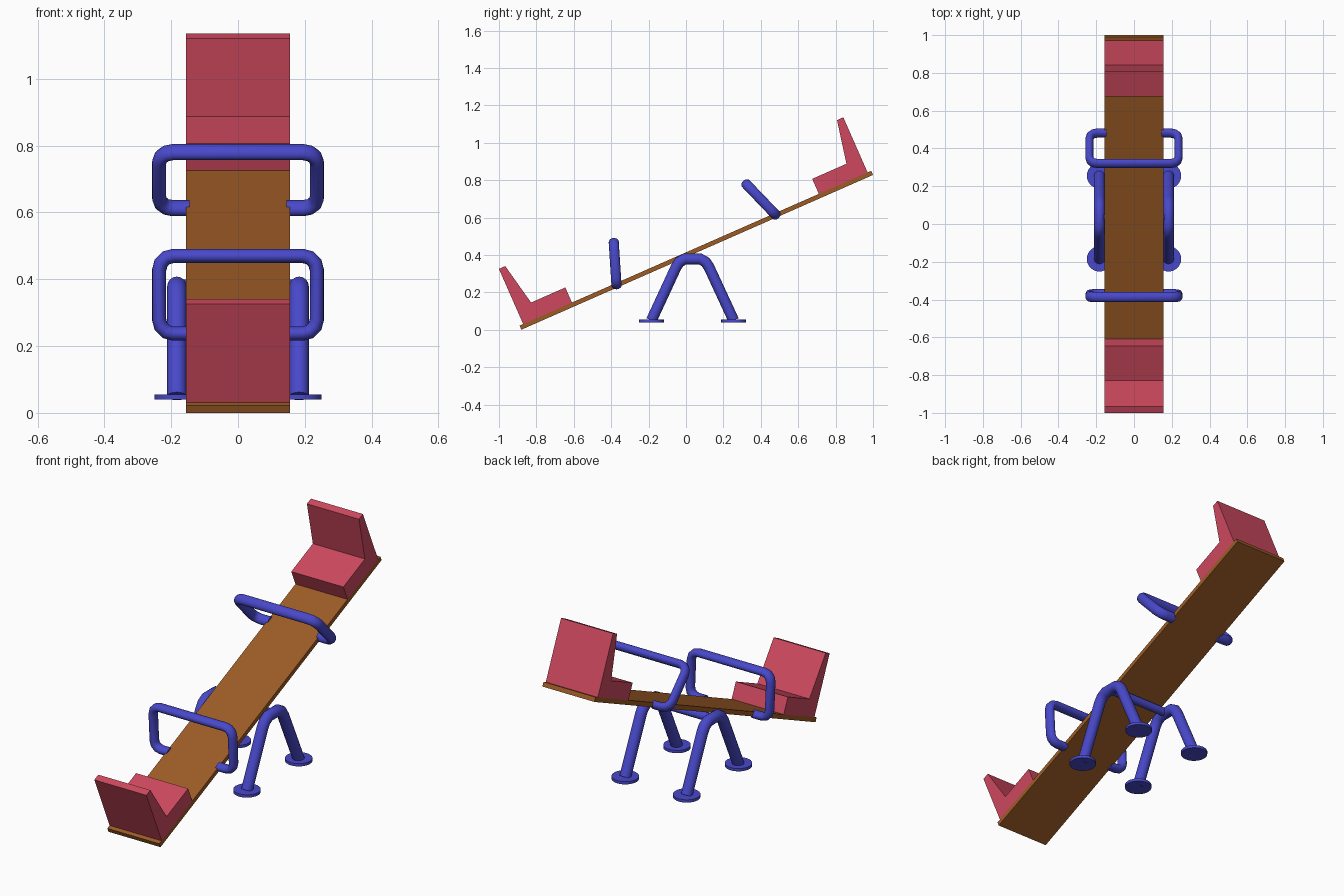
import bpy, bmesh
from math import sin, cos, pi, radians
from mathutils import Matrix, Vector

if "Cube" in bpy.data.objects:
    bpy.data.objects.remove(bpy.data.objects["Cube"])

# board frame: local y runs along the board, local z out of its top face
TILT = Matrix.Translation((0, 0.055, 0.425)) @ Matrix.Rotation(radians(23.75), 4, 'X')


def material(name, srgb):
    m = bpy.data.materials.new(name)
    m.diffuse_color = (*[c ** 2.2 for c in srgb], 1)
    m.use_nodes = True
    m.node_tree.nodes["Principled BSDF"].inputs["Base Color"].default_value = m.diffuse_color
    return m


BLUE = material("blue_paint", (0.29, 0.29, 0.79))
RED = material("red_plastic", (0.80, 0.29, 0.37))
WOOD = material("brown_wood", (0.61, 0.36, 0.165))


def finish(bm, name, mat, matrix=Matrix(), smooth=False):
    bmesh.ops.transform(bm, matrix=matrix, verts=bm.verts)
    bmesh.ops.recalc_face_normals(bm, faces=bm.faces)
    mesh = bpy.data.meshes.new(name)
    bm.to_mesh(mesh)
    bm.free()
    mesh.materials.append(mat)
    ob = bpy.data.objects.new(name, mesh)
    bpy.context.collection.objects.link(ob)
    if smooth:
        bpy.ops.object.select_all(action='DESELECT')
        ob.select_set(True)
        bpy.context.view_layer.objects.active = ob
        bpy.ops.object.shade_smooth_by_angle(angle=radians(40))
    return ob


def tube(name, path, normal, r_in, r_out, matrix=Matrix(), sides=16):
    """Sweep an oval along a path lying in the plane with this normal, with mitred bends."""
    bm = bmesh.new()
    pts = [Vector(p) for p in path]
    b = Vector(normal).normalized()
    rings = []
    for i, p in enumerate(pts):
        t0 = (p - pts[max(i - 1, 0)]).normalized()
        t1 = (pts[min(i + 1, len(pts) - 1)] - p).normalized()
        t = (t0 + t1).normalized()
        side = b.cross(t)
        widen = 1 / t.dot(t1 if t1.length else t0)
        rings.append([bm.verts.new(p + side * (r_in * widen * cos(a)) + b * (r_out * sin(a)))
                      for a in (2 * pi * k / sides for k in range(sides))])
    for r, s in zip(rings, rings[1:]):
        for k in range(sides):
            j = (k + 1) % sides
            bm.faces.new((r[k], r[j], s[j], s[k]))
    bm.faces.new(rings[0])
    bm.faces.new(rings[-1])
    return finish(bm, name, BLUE, matrix, True)


def cylinder(name, r, depth, matrix, sides=24):
    bm = bmesh.new()
    bmesh.ops.create_cone(bm, cap_ends=True, segments=sides, radius1=r, radius2=r, depth=depth)
    return finish(bm, name, BLUE, matrix, True)


# board
bm = bmesh.new()
bmesh.ops.create_cube(bm, size=1)
bmesh.ops.scale(bm, vec=(0.31, 2.054, 0.024), verts=bm.verts)
finish(bm, "board", WOOD, TILT)

# L-shaped seats: (distance from the seat's rear, height above the board)
PROFILE = [(0, 0), (0.285, 0), (0.285, 0.088), (0.085, 0.088), (0.037, 0.322), (0, 0.322)]
for label, s in (("low", -1), ("high", 1)):
    bm = bmesh.new()
    face = bm.faces.new([bm.verts.new((-0.155, s * (1.006 - d), 0.012 + h)) for d, h in PROFILE])
    ext = bmesh.ops.extrude_face_region(bm, geom=[face])
    bmesh.ops.translate(bm, vec=(0.31, 0, 0),
                        verts=[v for v in ext["geom"] if isinstance(v, bmesh.types.BMVert)])
    finish(bm, label + "_seat", RED, TILT)

# handles: rounded loops leaning towards the pivot, ending in the board's edges
W, H, R = 0.236, 0.233, 0.042
half = [(0.145, 0)]
for cz, start in ((R, -90), (H - R, 0)):
    for k in range(4):
        a = radians(start + 30 * k)
        half.append((W - R + R * cos(a), cz + R * sin(a)))
loop = half + [(-x, h) for x, h in reversed(half)]
for label, s in (("low", -1), ("high", 1)):
    lean = Vector((0, -s * 0.08, 0.219)).normalized()
    path = [Vector((x, s * 0.466, 0)) + lean * h for x, h in loop]
    tube(label + "_handle", path, Vector((1, 0, 0)).cross(lean), 0.021, 0.027, TILT)

# bent support legs with round feet
CY = 0.035
arch = [(0.22, 0.05), (0.088, 0.335), (0.07, 0.362), (0.04, 0.379)]
arch = arch + [(-y, z) for y, z in reversed(arch)]
for label, x in (("left", -0.183), ("right", 0.183)):
    tube(label + "_support", [(x, CY + y, z) for y, z in arch], (1, 0, 0), 0.029, 0.029)
    for end, y in (("front", -0.22), ("back", 0.22)):
        cylinder(f"{label}_{end}_foot", 0.067, 0.015, Matrix.Translation((x, CY + y, 0.0475)))

# axle under the board
cylinder("axle", 0.022, 0.366, Matrix.Translation((0, CY, 0.378)) @ Matrix.Rotation(pi / 2, 4, 'Y'), 16)
